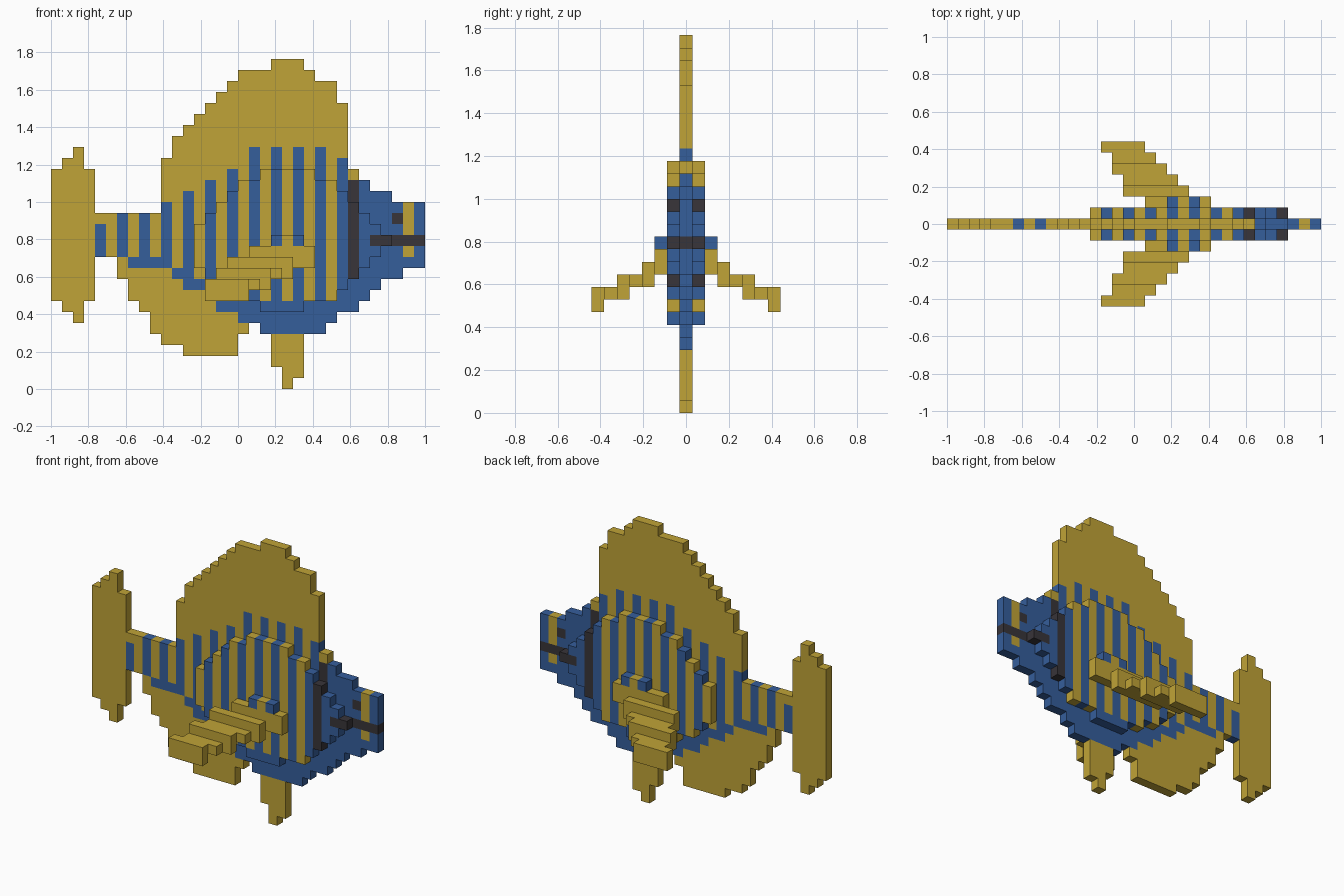
import bpy, bmesh
from mathutils import Vector

cube = bpy.data.objects.get("Cube")
if cube:
    bpy.data.objects.remove(cube, do_unlink=True)

U = 2 / 34            # edge length of one block
YELLOW, BLUE, DARK = 0, 1, 2


def make_material(name, rgb):
    m = bpy.data.materials.new(name)
    m.use_nodes = True
    col = (*rgb, 1)
    m.diffuse_color = col
    bsdf = next(n for n in m.node_tree.nodes if n.type == 'BSDF_PRINCIPLED')
    bsdf.inputs["Base Color"].default_value = col
    bsdf.inputs["Roughness"].default_value = 0.8
    return m


MATS = [make_material("golden yellow", (0.53, 0.37, 0.038)),
        make_material("fish blue", (0.036, 0.112, 0.33)),
        make_material("charcoal", (0.040, 0.035, 0.041))]

parts = {}            # part name -> {(column, layer, row): colour}


def columns(name, first, lows, highs, layer=0, rule=lambda c, r: YELLOW):
    """Fill upright columns of blocks, from lows up to highs."""
    cells = parts.setdefault(name, {})
    for i, (lo, hi) in enumerate(zip(lows, highs)):
        for r in range(lo, hi):
            cells[(first + i, layer, r)] = rule(first + i, r)


# Body core: middle layer with stripes, gill band, mouth and eye
core_lo = [12] * 3 + [11] * 4 + [10, 9, 9, 8, 7, 7, 6, 6] + [5] * 6 + \
          [6, 7, 7, 8, 9, 10, 10, 11, 11]
core_hi = [16] * 6 + [17, 17, 18, 18, 19, 19, 20, 20] + [22] * 8 + \
          [21, 20, 19, 18, 18, 17, 17, 17]


def core_colour(c, r):
    if c == 27:
        return YELLOW if r == 19 else DARK if r >= 10 else BLUE
    if c > 27:
        if (r == 13 and c >= 29) or (c, r) == (31, 15):
            return DARK
        return YELLOW if c == 32 and r >= 12 else BLUE
    if (c, r) == (4, 15) or c == 5:
        return YELLOW
    return YELLOW if c % 2 and r > core_lo[c - 4] and r >= 9 else BLUE


columns("body_core", 4, core_lo, core_hi, rule=core_colour)

# Fins in the middle layer
columns("tail_fin", 0, [8, 7, 6, 8], [20, 21, 22, 20])
columns("dorsal_fin", 10, core_hi[6:23],
        [21, 23, 24, 25, 26, 27, 28, 29, 29, 29, 30, 30, 30, 29, 28, 28, 26])
columns("anal_fin", 6, [10, 8, 7, 5, 4, 4, 3, 3, 3, 3, 3, 5], core_lo[2:14])
columns("pelvic_fin", 20, [2, 0, 1], [5, 5, 5])

# Flanks: bulging side layers
flank_lo = [11, 10, 9, 9, 8, 8, 7, 7, 7, 7, 8, 8, 8, 9, 10, 11, 12, 13]
flank_hi = [15, 16, 17, 18, 19, 19, 20, 20, 20, 20, 20, 19, 19, 18, 17, 16, 15, 14]


def flank_colour(c, r):
    if c == 27 or (c >= 29 and r == 13):
        return DARK
    return YELLOW if c < 27 and c % 2 and r >= 8 else BLUE


# Pectoral fins: (layer, first column, end column, low row, high row)
PECTORAL = [(2, 18, 24, 11, 13), (3, 16, 22, 10, 12), (4, 16, 21, 10, 11),
            (5, 15, 20, 9, 11), (6, 15, 19, 9, 10), (7, 14, 18, 8, 10)]

for side, s in (("right", -1), ("left", 1)):
    # the front faces -y, so the two sides are told apart by layer sign
    tag = "front" if s < 0 else "back"
    columns(tag + "_flank", 13, flank_lo, flank_hi, s, flank_colour)
    fin = tag + "_pectoral_fin"
    for j, c0, c1, lo, hi in PECTORAL:
        n = c1 - c0
        columns(fin, c0, [lo] * n, [hi] * n, s * j)
    columns(fin, 20, [13] * 3, [14] * 3, s * 2,
            lambda c, r: YELLOW if c % 2 else BLUE)

filled = set().union(*parts.values())

# The six block faces as (outward normal, in-plane axes)
FACES = []
for a in range(3):
    for sgn in (1, -1):
        n, u, v = [0] * 3, [0] * 3, [0] * 3
        n[a], u[(a + 1) % 3], v[(a + 2) % 3] = sgn, 1, sgn
        FACES.append((Vector(n), Vector(u), Vector(v)))


def build(name, cells):
    """Skin the exposed block faces and merge them into larger flats."""
    bm = bmesh.new()
    for cell, colour in cells.items():
        centre = Vector(cell) + Vector((0.5 - 17, 0, 0.5))
        for n, u, v in FACES:
            if tuple(int(k) for k in Vector(cell) + n) in filled:
                continue
            ring = [centre + (n + u * p + v * q) / 2
                    for p, q in ((-1, -1), (1, -1), (1, 1), (-1, 1))]
            face = bm.faces.new([bm.verts.new(co * U) for co in ring])
            face.material_index = colour
    bmesh.ops.remove_doubles(bm, verts=bm.verts, dist=U * 0.01)
    bmesh.ops.dissolve_limit(bm, angle_limit=0.02, verts=bm.verts,
                             edges=bm.edges, delimit={'MATERIAL'})
    mesh = bpy.data.meshes.new(name)
    bm.to_mesh(mesh)
    bm.free()
    for m in MATS:
        mesh.materials.append(m)
    obj = bpy.data.objects.new(name, mesh)
    bpy.context.collection.objects.link(obj)


for part_name, part_cells in parts.items():
    build(part_name, part_cells)
